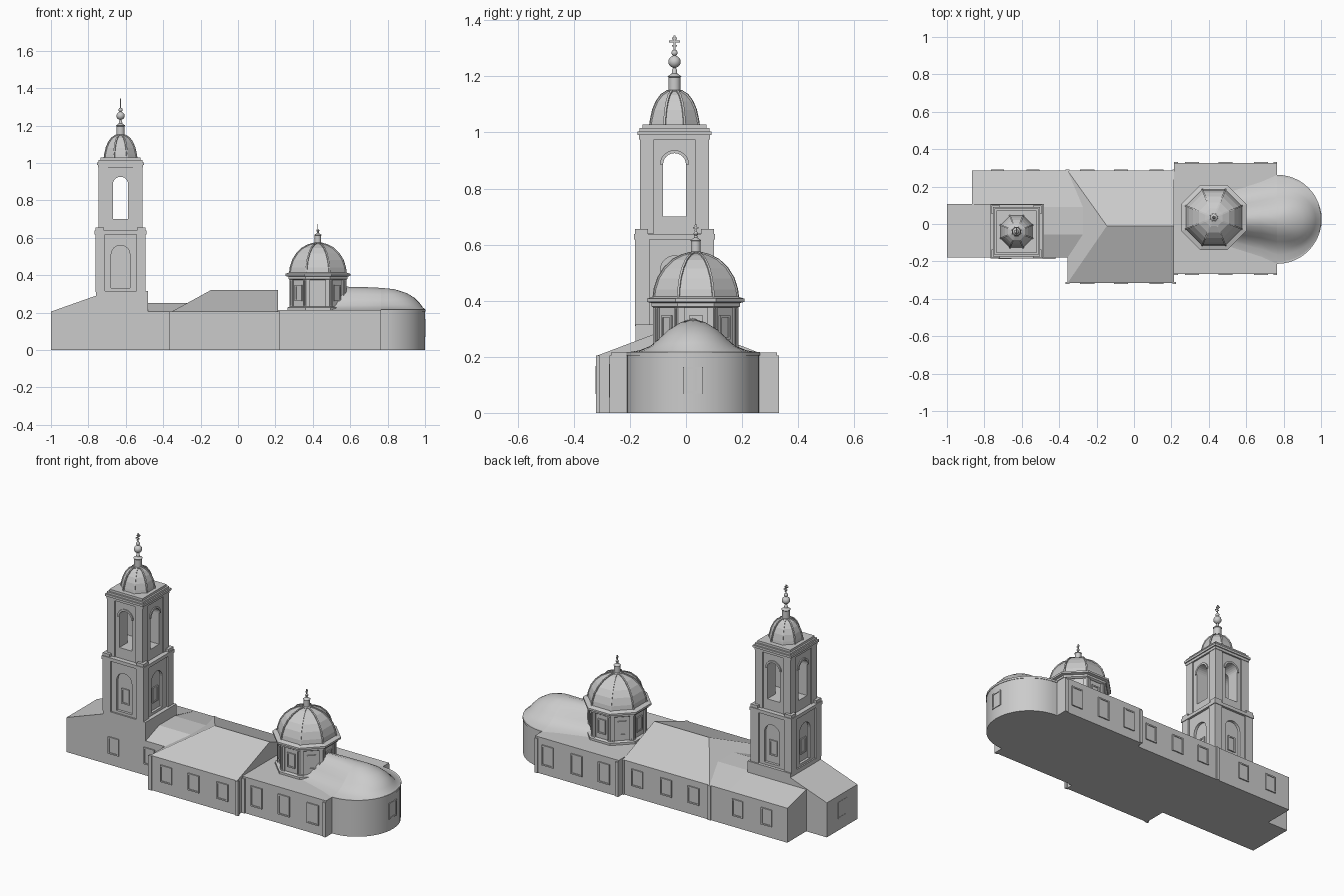
import bpy, bmesh, math
from mathutils import Vector

cube = bpy.data.objects.get("Cube")
if cube:
    bpy.data.objects.remove(cube, do_unlink=True)

stone = bpy.data.materials.new("pale_grey_stone")
stone.use_nodes = True
stone.diffuse_color = (0.6, 0.6, 0.6, 1)
stone.node_tree.nodes["Principled BSDF"].inputs["Base Color"].default_value = (0.6, 0.6, 0.6, 1)


def make(name, verts, faces, smooth=None):
    mesh = bpy.data.meshes.new(name)
    bm = bmesh.new()
    vs = [bm.verts.new(v) for v in verts]
    for f in faces:
        bm.faces.new([vs[i] for i in f])
    bmesh.ops.remove_doubles(bm, verts=bm.verts, dist=0.0001)
    bmesh.ops.recalc_face_normals(bm, faces=bm.faces)
    bm.to_mesh(mesh)
    bm.free()
    ob = bpy.data.objects.new(name, mesh)
    bpy.context.collection.objects.link(ob)
    mesh.materials.append(stone)
    if smooth:
        bpy.ops.object.select_all(action='DESELECT')
        ob.select_set(True)
        bpy.context.view_layer.objects.active = ob
        bpy.ops.object.shade_smooth_by_angle(angle=math.radians(smooth))
    return ob


def loft(name, rings, smooth=None, caps=True, closed=True):
    n = len(rings[0])
    verts = [p for r in rings for p in r]
    faces = []
    for k in range(len(rings) - 1):
        for i in range(n if closed else n - 1):
            j = (i + 1) % n
            faces.append((k * n + i, k * n + j, k * n + n + j, k * n + n + i))
    if caps:
        faces += [range(n), range(len(verts) - n, len(verts))]
    return make(name, verts, faces, smooth)


def prism(name, poly, axis, a, b):
    """Extrude a 2D outline along x or y; the outline's second value is z."""
    put = (lambda u, z, t: (t, u, z)) if axis == 'x' else (lambda u, z, t: (u, t, z))
    return loft(name, [[put(u, z, t) for u, z in poly] for t in (a, b)])


def box(name, x0, x1, y0, y1, z0, z1):
    return prism(name, [(x0, z0), (x1, z0), (x1, z1), (x0, z1)], 'y', y0, y1)


def lathe(name, profile, n, cx, cy, smooth=None):
    """Revolve radius/height pairs; radius is measured to the flat sides."""
    k = 1 / math.cos(math.pi / n)
    ang = [math.tau * (i + 0.5) / n for i in range(n)]
    return loft(name, [[(cx + r * k * math.cos(a), cy + r * k * math.sin(a), z)
                        for a in ang] for r, z in profile], smooth)


def plate(name, pos, angle, w, h, d=0.007):
    """Upright panel facing the given angle, centred on pos."""
    out = Vector((math.cos(angle), math.sin(angle), 0))
    side, up, p = Vector((-out.y, out.x, 0)), Vector((0, 0, 1)), Vector(pos)
    ring = lambda s, t: [p + side * a * (w / 2 - s) + up * b * (h / 2 - s) + out * t
                         for a, b in ((-1, -1), (1, -1), (1, 1), (-1, 1))]
    return loft(name, [ring(0, -0.005), ring(0, d), ring(0.008, d), ring(0.008, d - 0.004)])


def arch(half, z0, spring):
    return [(-half, z0), (half, z0)] + [
        (half * math.cos(math.pi * i / 12), spring + half * math.sin(math.pi * i / 12)) for i in range(13)]


def cut(ob, cutter):
    mod = ob.modifiers.new("cut", 'BOOLEAN')
    mod.operation, mod.object, mod.solver = 'DIFFERENCE', cutter, 'EXACT'
    dg = bpy.context.evaluated_depsgraph_get()
    mesh = bpy.data.meshes.new_from_object(ob.evaluated_get(dg))
    ob.modifiers.clear()
    ob.data = mesh
    bpy.data.objects.remove(cutter, do_unlink=True)


E, N, W, S = 0, math.pi / 2, math.pi, -math.pi / 2

# Entrance hall, side annex and connecting passage
prism("entrance_hall", [(-1, 0), (-0.48, 0), (-0.48, 0.315), (-0.76, 0.315), (-0.76, 0.29), (-1, 0.205)],
      'y', -0.18, 0.107)
prism("side_annex", [(0.1, 0), (0.285, 0), (0.285, 0.205), (0.1, 0.25)], 'x', -0.865, -0.48)
prism("passage", [(-0.18, 0), (0.285, 0), (0.285, 0.205), (0.09, 0.25), (-0.055, 0.25), (-0.18, 0.205)],
      'x', -0.48, -0.25)

# Refectory with its hipped roof
x0, x1, y0, y1, eave, ridge = -0.355, 0.215, -0.315, 0.285, 0.205, 0.32
box("refectory_walls", x0, x1, y0, y1, 0, eave)
make("refectory_roof", [(x0, y0, eave), (x1, y0, eave), (x1, y1, eave), (x0, y1, eave),
                        (-0.145, -0.01, ridge), (x1, -0.01, ridge)],
     [(0, 1, 5, 4), (1, 2, 5), (2, 3, 4, 5), (3, 0, 4), (0, 3, 2, 1)])

# Church body and round apse
box("church_body", 0.215, 0.765, -0.267, 0.325, 0, 0.215)
ax, ay, ar = 0.765, 0.025, 0.238
arc = [math.pi * (i / 24 - 0.5) for i in range(25)]
for name, r, za, zb in (("apse_wall", ar - 0.003, 0, 0.215), ("apse_cornice", ar, 0.205, 0.217)):
    loft(name, [[(ax + r * math.cos(a), ay + r * math.sin(a), z) for a in arc] for z in (za, zb)], 40)

# Apse vault: bell-shaped across, rounded at the east end
bell = [(1, 0), (0.8, 0.07), (0.64, 0.2), (0.5, 0.43), (0.37, 0.68), (0.2, 0.9), (0, 1)]
dome = [(1, 0), (0.94, 0.1), (0.87, 0.3), (0.76, 0.53), (0.58, 0.76), (0.3, 0.94), (0, 1)]


def vault_ring(a):
    t = math.cos(a) ** 2
    pts = []
    for (r1, h1), (r2, h2) in zip(bell, dome):
        r, h = r1 + (r2 - r1) * t, h1 + (h2 - h1) * t
        pts.append((ax + ar * r * math.cos(a), ay + ar * r * math.sin(a), 0.215 + 0.117 * h))
    return pts


loft("apse_vault_end", [vault_ring(a) for a in arc], 50, caps=False, closed=False)
section = [(s * r, h) for s, part in ((-1, bell), (1, bell[-2::-1])) for r, h in part]
loft("apse_vault", [[(x, ay + ar * k * r, 0.215 + top * h) for r, h in section]
                    for x, k, top in ((ax, 1, 0.117), (0.68, 0.84, 0.121), (0.5, 0.6, 0.125))], 50)

# Windows along the walls
for x in (-0.25, -0.07, 0.12):
    plate("refectory_window", (x, y0, 0.117), S, 0.075, 0.1)
    plate("refectory_window", (x, y1, 0.117), N, 0.075, 0.1)
for x in (0.31, 0.49, 0.68):
    plate("church_window", (x, -0.267, 0.115), S, 0.075, 0.12)
    plate("church_window", (x, 0.325, 0.115), N, 0.075, 0.12)
for x in (-0.69, -0.455):
    plate("hall_window", (x, -0.18, 0.117), S, 0.07, 0.1)
for x in (-0.54, -0.73):
    plate("annex_window", (x, 0.285, 0.117), N, 0.07, 0.1)
plate("apse_window", (ax + ar - 0.004, ay, 0.117), E, 0.07, 0.095, 0.004)
plate("west_door", (-0.997, -0.04, 0.117), W, 0.08, 0.1, 0.004)

# Thin corner strips on the refectory and church
for xs, ys in (((x0, x1), (y0, y1)), ((0.225, 0.755), (-0.267, 0.325))):
    for x in xs:
        for y in ys:
            box("corner_strip", x - 0.01, x + 0.01, y - 0.006, y + 0.006, 0, 0.205)


def ribs(profile, cx, cy):
    """Raised ribs along the corners of an eight-sided dome."""
    for i in range(8):
        a, k = math.tau * (i + 0.5) / 8, 1 / math.cos(math.pi / 8)
        side = Vector((-math.sin(a), math.cos(a), 0)) * 0.004
        rings = []
        for r, z in profile:
            inner = Vector((cx + math.cos(a) * (r * k - 0.006), cy + math.sin(a) * (r * k - 0.006), z))
            outer = inner + Vector((math.cos(a), math.sin(a), 0.4)) * 0.009
            rings.append([inner - side, inner + side, outer + side, outer - side])
        loft("dome_rib", rings)


def cross(cx, cy, z0, z1, w):
    box("cross_post", cx - 0.002, cx + 0.002, cy - 0.003, cy + 0.003, z0, z1)
    for f, k in ((0.62, 1), (0.82, 0.5), (0.35, 0.5)):
        z = z0 + (z1 - z0) * f
        box("cross_arm", cx - 0.002, cx + 0.002, cy - w * k, cy + w * k, z - 0.003, z + 0.003)


# Eight-sided drum and dome over the church
cx, cy = 0.427, 0.035
lathe("drum", [(0.143, 0.2), (0.143, 0.4)], 8, cx, cy)
lathe("drum_base", [(0.162, 0.21), (0.162, 0.228), (0.15, 0.232)], 8, cx, cy)
lathe("drum_cornice", [(0.15, 0.375), (0.158, 0.38), (0.158, 0.392), (0.174, 0.396),
                       (0.174, 0.407), (0.15, 0.415)], 8, cx, cy)
for i in range(8):
    a = math.tau * i / 8
    out, side = Vector((math.cos(a), math.sin(a), 0)), Vector((-math.sin(a), math.cos(a), 0))
    mid = Vector((cx, cy, 0.305)) + out * 0.143
    plate("drum_window", mid, a, 0.05, 0.085)
    for s in (-1, 1):
        plate("drum_pilaster", mid + side * s * 0.052, a, 0.022, 0.15, 0.009)
big = [(0.15, 0.41), (0.146, 0.44), (0.133, 0.48), (0.111, 0.515), (0.08, 0.545), (0.047, 0.562), (0.018, 0.57)]
lathe("church_dome", big, 8, cx, cy)
ribs(big, cx, cy)
lathe("church_finial", [(0.024, 0.565), (0.024, 0.572), (0.017, 0.575), (0.017, 0.612), (0.02, 0.615),
                        (0.006, 0.625), (0.005, 0.632), (0.009, 0.638), (0.004, 0.646)], 16, cx, cy, 40)
cross(cx, cy, 0.64, 0.673, 0.01)

# Bell tower: two tiers with stepped corners
tx, ty = -0.628, -0.041


def slab(name, h, z0, z1, ob_dy=0.006):
    return box(name, tx - h, tx + h, ty - h - ob_dy, ty + h + ob_dy, z0, z1)


lower = slab("tower_lower", 0.124, 0.3, 0.625)
upper = slab("tower_belfry", 0.11, 0.63, 0.99)
for axis, c in (('y', tx), ('x', ty)):
    o = ty if axis == 'y' else tx
    shift = lambda pts: [(c + u, z) for u, z in pts]
    cut(upper, prism("cutter", shift(arch(0.041, 0.7, 0.885)), axis, o - 0.3, o + 0.3))
    for s in (-1, 1):
        d = 0.124 + (0.006 if axis == 'y' else 0)
        cut(lower, prism("cutter", shift(arch(0.05, 0.33, 0.51)), axis, o + s * (d - 0.015), o + s * 0.3))
        # Raised surround above each bell opening
        f = d - 0.014
        outer, inner = arch(0.052, 0.885, 0.885)[2:], arch(0.041, 0.885, 0.885)[2:]
        prism("arch_surround", shift(outer + inner[::-1]), axis, o + s * (f - 0.005), o + s * (f + 0.006))
        ang = {('y', 1): N, ('y', -1): S, ('x', 1): E, ('x', -1): W}[axis, s]
        off = Vector((math.cos(ang), math.sin(ang), 0)) * (d - 0.015)
        plate("tower_window", Vector((tx, ty, 0.42)) + off, ang, 0.05, 0.09)
for sx in (-1, 1):
    for sy in (-1, 1):
        for name, h, w, z0, z1 in (("lower_pier", 0.134, 0.05, 0.31, 0.625), ("pier_block", 0.134, 0.045, 0.635, 0.655),
                                   ("belfry_pier", 0.117, 0.05, 0.64, 0.985)):
            xs = sorted((tx + sx * h, tx + sx * (h - w)))
            ys = sorted((ty + sy * (h + 0.006), ty + sy * (h + 0.006 - w)))
            box(name, *xs, *ys, z0, z1)
slab("tower_ledge", 0.138, 0.618, 0.638)
for h, za, zb in ((0.12, 0.975, 0.99), (0.126, 0.99, 1.003), (0.118, 1.003, 1.015), (0.108, 1.015, 1.028)):
    slab("tower_cornice", h, za, zb)

# Bell tower dome, finial and cross
small = [(0.086, 1.025), (0.083, 1.045), (0.075, 1.08), (0.062, 1.11), (0.045, 1.133), (0.022, 1.148)]
lathe("tower_dome", small, 8, tx, ty)
ribs(small, tx, ty)
ball = lambda r, z: [(max(r * math.sin(math.pi * i / 10), 0.004), z - r * math.cos(math.pi * i / 10))
                     for i in range(11)]
lathe("tower_finial", [(0.026, 1.143), (0.026, 1.15), (0.021, 1.152), (0.021, 1.196), (0.025, 1.2), (0.01, 1.21),
                       (0.008, 1.225)] + ball(0.022, 1.252) + ball(0.011, 1.284), 16, tx, ty, 40)
cross(tx, ty, 1.29, 1.345, 0.019)
